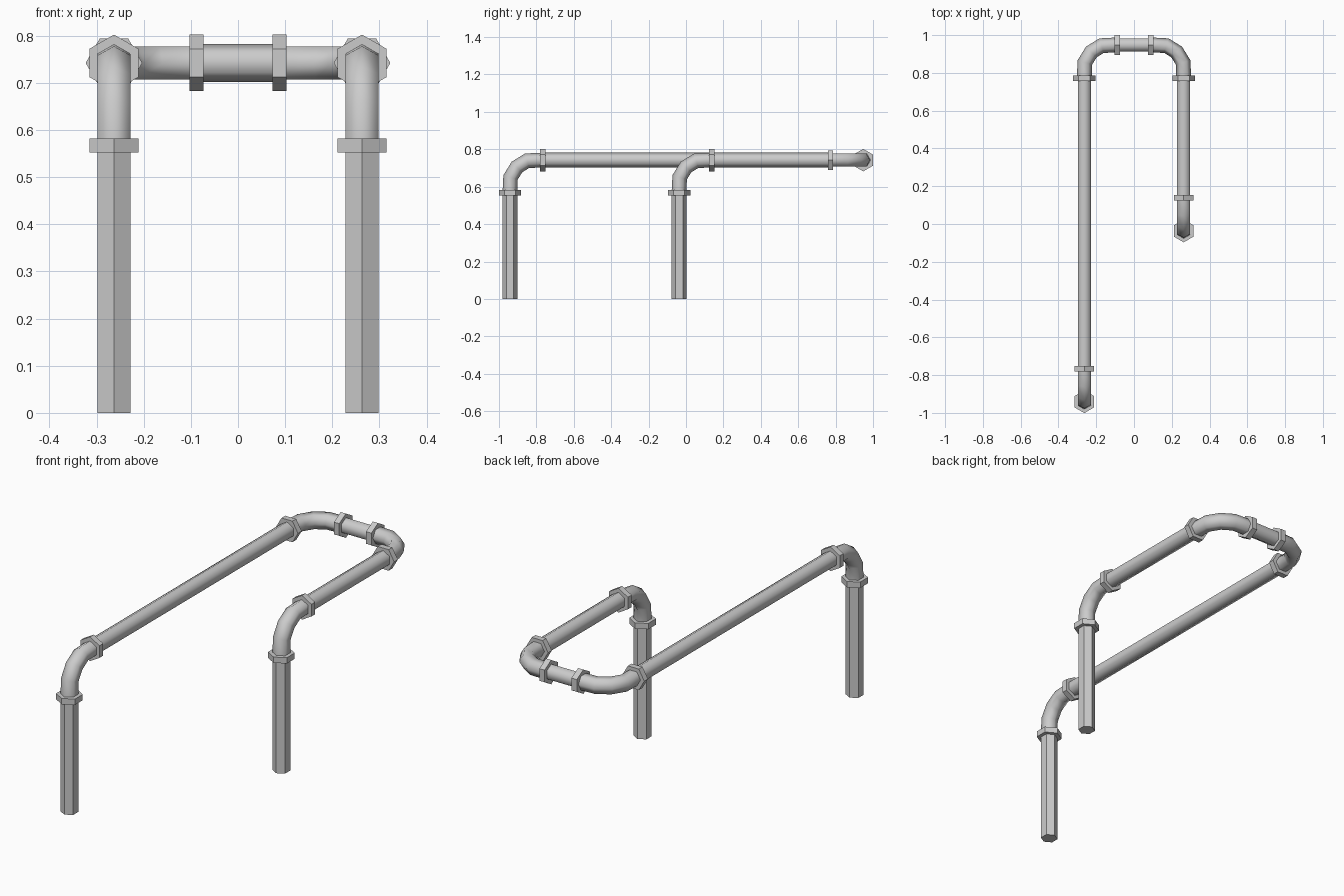
import bpy, bmesh, math
from mathutils import Vector

if "Cube" in bpy.data.objects:
    bpy.data.objects.remove(bpy.data.objects["Cube"])

R_PIPE, R_NUT, NUT_HALF = 0.04, 0.06, 0.0145
TOP, BEND = 0.742, 0.175          # rail height, elbow reach
SIDE_X, BACK_Y = 0.263, 0.9475
X, Y, Z = Vector((1, 0, 0)), Vector((0, 1, 0)), Vector((0, 0, 1))


def sweep(name, path, flat, radius, smooth=False, caps=True):
    """Six-sided tube along a planar path; flats face the 'flat' axis."""
    path = [Vector(p) for p in path]
    bm = bmesh.new()
    rings = []
    last = len(path) - 1
    for i, p in enumerate(path):
        before = (p - path[i - 1]).normalized() if i > 0 else Vector()
        after = (path[i + 1] - p).normalized() if i < last else Vector()
        n = (before + after).normalized().cross(flat)
        rings.append([bm.verts.new(p + radius * (n * math.cos(k * math.pi / 3)
                                                 + flat * math.sin(k * math.pi / 3)))
                      for k in range(6)])
    for a, b in zip(rings, rings[1:]):
        for k in range(6):
            f = bm.faces.new((a[k], a[(k + 1) % 6], b[(k + 1) % 6], b[k]))
            f.smooth = smooth
    if caps:
        bm.faces.new(rings[0][::-1])
        bm.faces.new(rings[-1])
    bmesh.ops.recalc_face_normals(bm, faces=bm.faces)
    mesh = bpy.data.meshes.new(name)
    bm.to_mesh(mesh)
    bm.free()
    obj = bpy.data.objects.new(name, mesh)
    bpy.context.collection.objects.link(obj)
    return obj


def nut(name, centre, axis, flat):
    sweep(name, [centre - axis * NUT_HALF, centre + axis * NUT_HALF], flat, R_NUT)


def elbow(name, corner, a, b, flat):
    """Rounded bend at a corner, leaving along directions a and b."""
    steps = [(BEND, 0), (0.092, 0.003), (0.037, 0.037), (0.003, 0.092), (0, BEND)]
    sweep(name, [corner + a * u + b * v for u, v in steps], flat, R_PIPE, True, False)


for side, sx, leg_y in (("left", -1, -0.941), ("right", 1, -0.037)):
    front = Vector((sx * SIDE_X, leg_y, TOP))
    back = Vector((sx * SIDE_X, BACK_Y, TOP))
    inward = -sx * X
    low, fwd = front - Z * BEND, front + Y * BEND
    rear, cross = back - Y * BEND, back + inward * BEND

    # upright leg and its elbow
    sweep(side + "_leg", [(front.x, front.y, 0), low], X, R_PIPE)
    elbow(side + "_front_elbow", front, -Z, Y, X)
    nut(side + "_leg_nut", low, Z, X)
    nut(side + "_front_nut", fwd, Y, X)

    # long hand rail
    sweep(side + "_rail", [fwd, rear], X, R_PIPE, True, False)

    # rear corner
    elbow(side + "_back_elbow", back, -Y, inward, Z)
    nut(side + "_rear_nut", rear, Y, Z)
    nut(side + "_cross_nut", cross, X, Y)

# short rail joining both sides at the back
half = SIDE_X - BEND
sweep("cross_rail", [(-half, BACK_Y, TOP), (half, BACK_Y, TOP)], Y, R_PIPE, True, False)
